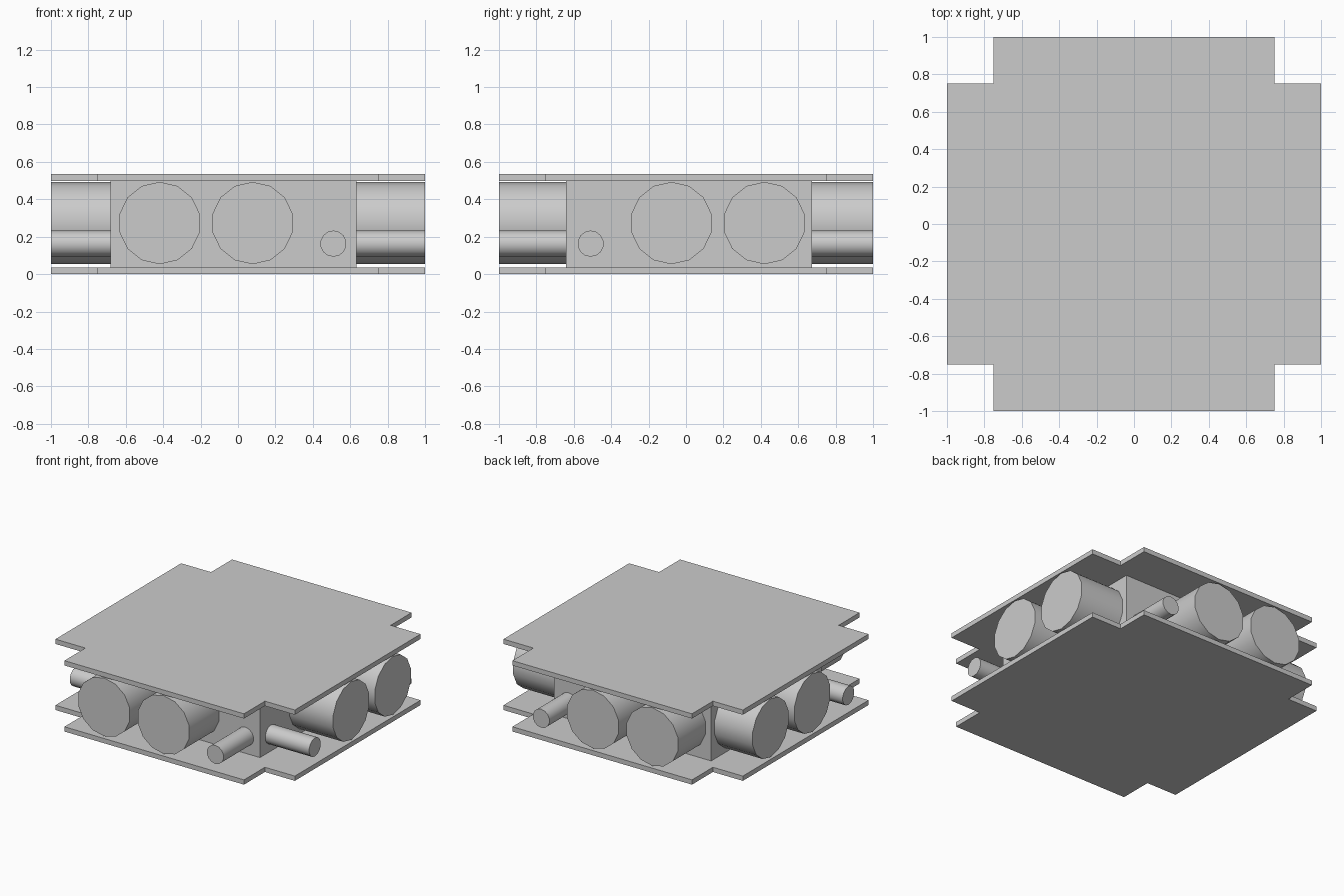
import bpy, bmesh
from math import pi
from mathutils import Matrix

if "Cube" in bpy.data.objects:
    bpy.data.objects.remove(bpy.data.objects["Cube"])


def make_object(name, bm):
    bmesh.ops.recalc_face_normals(bm, faces=bm.faces)
    mesh = bpy.data.meshes.new(name)
    bm.to_mesh(mesh)
    bm.free()
    obj = bpy.data.objects.new(name, mesh)
    bpy.context.collection.objects.link(obj)
    return obj


# Cross-shaped plate with square notches at the corners
def plate(name, z, thickness=0.036, n=0.75):
    outline = [(n, -1), (n, -n), (1, -n), (1, n), (n, n), (n, 1)]
    outline += [(-x, -y) for x, y in outline]
    bm = bmesh.new()
    face = bm.faces.new([bm.verts.new((x, y, z)) for x, y in outline])
    ext = bmesh.ops.extrude_face_region(bm, geom=[face])
    top = [v for v in ext["geom"] if isinstance(v, bmesh.types.BMVert)]
    bmesh.ops.translate(bm, verts=top, vec=(0, 0, thickness))
    return make_object(name, bm)


# Bar running right through the body, with a vertex at its top and bottom
def bar(name, axis, offset, z, radius, sides=14):
    bm = bmesh.new()
    bmesh.ops.create_cone(bm, cap_ends=True, segments=sides,
                          radius1=radius, radius2=radius, depth=2)
    if axis == "y":
        turn = Matrix.Rotation(pi / 2, 4, "X")
        place = (offset, 0, z)
    else:
        turn = Matrix.Rotation(pi / 2, 4, "Z") @ Matrix.Rotation(pi / 2, 4, "X")
        place = (0, -offset, z)
    # Put a vertex at the poles regardless of how the primitive starts
    top = max(v.co.y for v in bm.verts)
    spin = 0 if abs(top - radius) < 1e-4 else pi / 2
    bmesh.ops.transform(bm, verts=bm.verts,
                        matrix=Matrix.Translation(place) @ turn @ Matrix.Rotation(spin, 4, "Z"))
    obj = make_object(name, bm)
    bpy.ops.object.select_all(action="DESELECT")
    obj.select_set(True)
    bpy.context.view_layer.objects.active = obj
    bpy.ops.object.shade_smooth_by_angle()
    return obj


plate("bottom_plate", 0.0)
plate("top_plate", 0.499)

# Square core between the plates, slightly off centre
bm = bmesh.new()
bmesh.ops.create_cube(bm, size=1, matrix=Matrix.Translation((-0.0245, 0.016, 0.2675))
                      @ Matrix.Diagonal((1.315, 1.315, 0.463, 1)))
make_object("core_block", bm)

# Two thick bars and one thin bar in each direction, mirrored over the diagonal
for axis, label in (("y", "lengthwise"), ("x", "crosswise")):
    bar(f"{label}_thick_bar_outer", axis, -0.419, 0.273, 0.22)
    bar(f"{label}_thick_bar_inner", axis, 0.078, 0.273, 0.22)
    bar(f"{label}_thin_bar", axis, 0.51, 0.163, 0.07)
